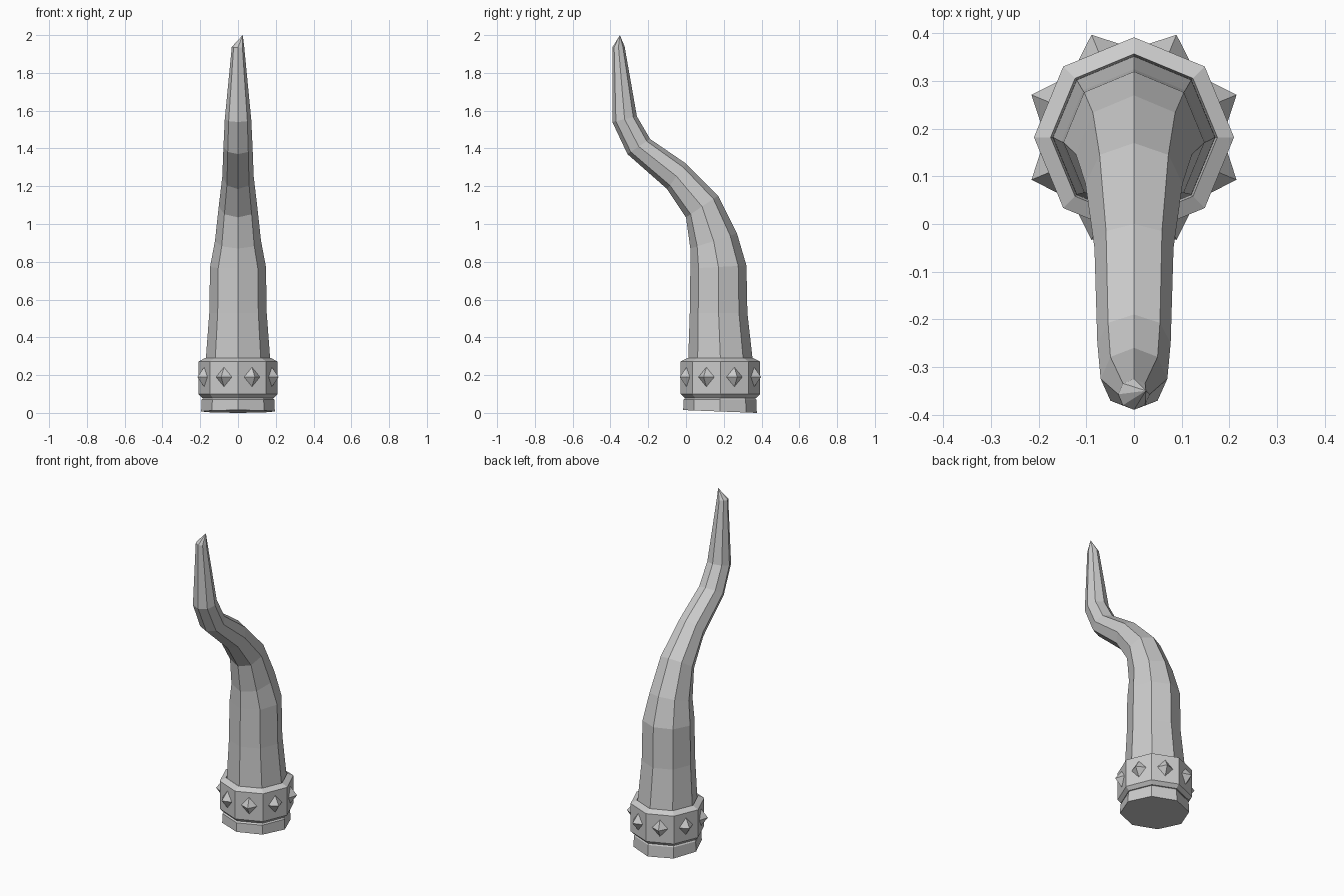
import bpy, bmesh
from math import sin, cos, pi
from mathutils import Vector

if "Cube" in bpy.data.objects:
    bpy.data.objects.remove(bpy.data.objects["Cube"])

N = 8
CY = 0.182  # centre of the base in y


def finish(name, bm):
    bmesh.ops.recalc_face_normals(bm, faces=bm.faces)
    me = bpy.data.meshes.new(name)
    bm.to_mesh(me)
    bm.free()
    ob = bpy.data.objects.new(name, me)
    bpy.context.collection.objects.link(ob)
    return ob


def bridge(bm, a, b):
    for i in range(N):
        j = (i + 1) % N
        bm.faces.new((a[i], a[j], b[j], b[i]))


# Horn: each ring is front (y, z), back (y, z), half width
rings = [
    ((-0.015, 0.015), (0.375, 0.0), 0.195),
    ((-0.013, 0.07), (0.372, 0.07), 0.192),
    ((0.005, 0.09), (0.358, 0.09), 0.175),
    ((0.012, 0.29), (0.352, 0.29), 0.17),
    ((0.02, 0.53), (0.325, 0.53), 0.152),
    ((0.023, 0.765), (0.32, 0.78), 0.148),
    ((0.023, 0.87), (0.27, 0.95), 0.122),
    ((0.0, 1.035), (0.17, 1.15), 0.102),
    ((-0.10, 1.185), (0.0, 1.32), 0.083),
    ((-0.31, 1.37), (-0.19, 1.45), 0.077),
    ((-0.39, 1.54), (-0.26, 1.57), 0.07),
    ((-0.39, 1.935), (-0.325, 1.94), 0.033),
]
bm = bmesh.new()
loops = []
for f, b, w in rings:
    front, back = Vector((0, *f)), Vector((0, *b))
    mid, half = (front + back) / 2, (back - front) / 2
    loops.append([bm.verts.new(mid + Vector((w * cos(2 * pi * i / N), 0, 0))
                               + half * sin(2 * pi * i / N)) for i in range(N)])
for a, b in zip(loops, loops[1:]):
    bridge(bm, a, b)
bm.faces.new(loops[0])
tip = bm.verts.new((0.025, -0.35, 2.0))
for i in range(N):
    bm.faces.new((loops[-1][i], loops[-1][(i + 1) % N], tip))
finish("horn", bm)

# Collar: closed octagonal ring with bevelled rims, (radius, z)
profile = [(0.18, 0.08), (0.19, 0.08), (0.21, 0.10), (0.21, 0.272),
           (0.175, 0.29), (0.165, 0.25)]
bm = bmesh.new()
loops = [[bm.verts.new((r * cos(2 * pi * i / N), CY + r * sin(2 * pi * i / N), z))
          for i in range(N)] for r, z in profile]
for k in range(len(loops)):
    bridge(bm, loops[k], loops[(k + 1) % len(loops)])
finish("collar", bm)

# Studs: one four-sided pyramid on each collar face
for k in range(N):
    a = 2 * pi * (k + 0.5) / N
    out, side = Vector((cos(a), sin(a), 0)), Vector((-sin(a), cos(a), 0))
    c = Vector((0, CY, 0.19)) + out * 0.19
    up = Vector((0, 0, 0.057))
    bm = bmesh.new()
    base = [bm.verts.new(c + d) for d in (side * 0.05, up, side * -0.05, -up)]
    apex = bm.verts.new(c + out * 0.043)
    bm.faces.new(base)
    for i in range(4):
        bm.faces.new((base[i], base[(i + 1) % 4], apex))
    finish("stud_%d" % (k + 1), bm)
